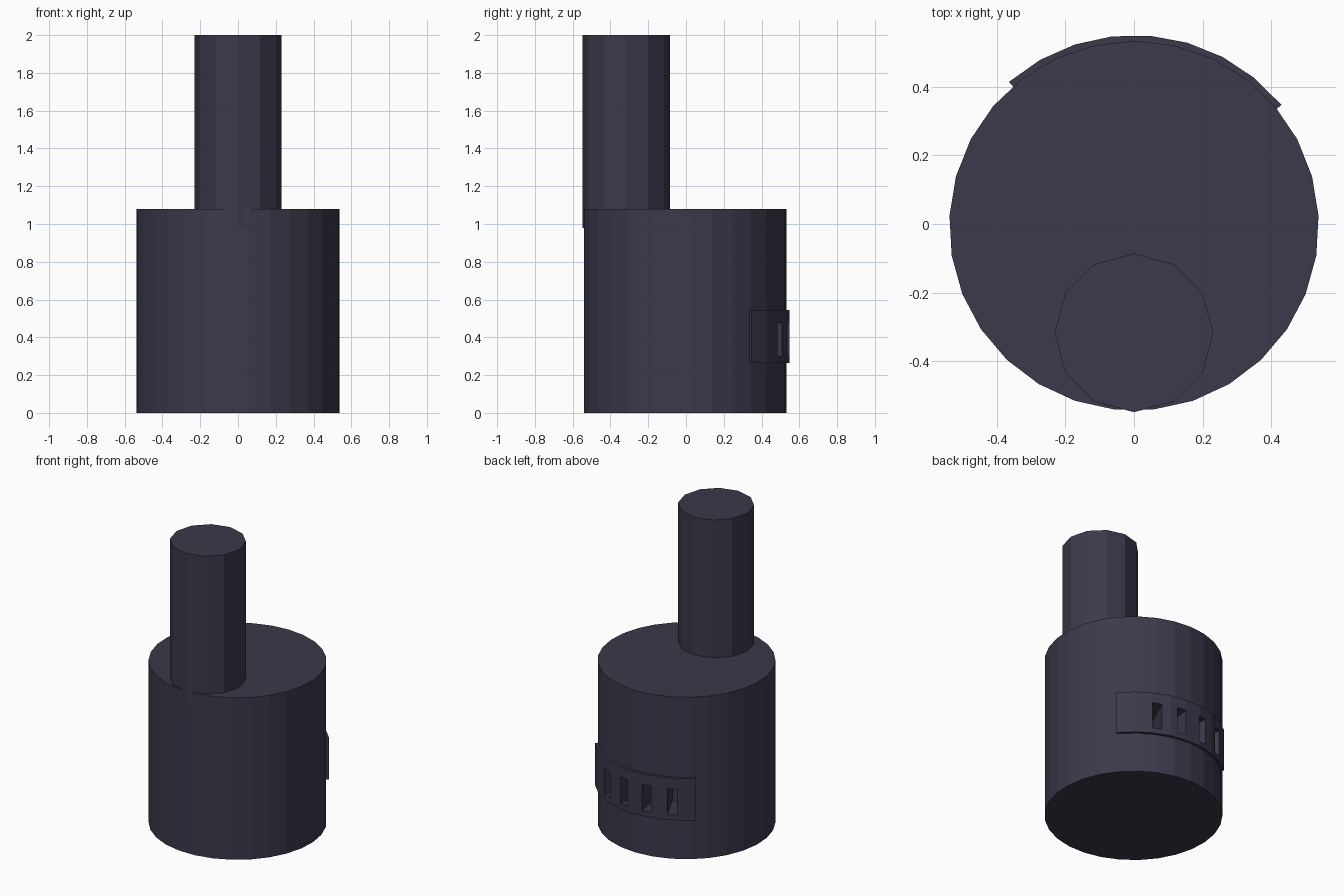
import bpy, bmesh
from math import cos, sin, radians, pi

if "Cube" in bpy.data.objects:
    bpy.data.objects.remove(bpy.data.objects["Cube"])

CY = -0.005  # centre of the body in y

mat = bpy.data.materials.new("dark_slate")
mat.diffuse_color = (0.045, 0.04, 0.07, 1)
mat.use_nodes = True
mat.node_tree.nodes["Principled BSDF"].inputs["Base Color"].default_value = mat.diffuse_color


def prism(name, pts, z0, z1):
    """Extrude an outline upwards into a closed, flat-shaded solid."""
    bm = bmesh.new()
    face = bm.faces.new([bm.verts.new((x, y, z0)) for x, y in pts])
    top = bmesh.ops.extrude_face_region(bm, geom=[face])["geom"]
    bmesh.ops.translate(bm, vec=(0, 0, z1 - z0),
                        verts=[v for v in top if isinstance(v, bmesh.types.BMVert)])
    bmesh.ops.recalc_face_normals(bm, faces=bm.faces)
    me = bpy.data.meshes.new(name)
    bm.to_mesh(me)
    bm.free()
    me.materials.append(mat)
    ob = bpy.data.objects.new(name, me)
    bpy.context.collection.objects.link(ob)
    return ob


def ring(n, r, cy):
    return [(r * cos(pi / 2 + 2 * pi * i / n), cy + r * sin(pi / 2 + 2 * pi * i / n))
            for i in range(n)]


def polar(r, deg):
    return (r * cos(radians(deg)), CY + r * sin(radians(deg)))


# main drum and off-centre stem
body = prism("body", ring(29, 0.538, CY), 0, 1.08)
prism("stem", ring(12, 0.231, -0.317), 0.98, 2.0)

# curved vent band on the back
a0, a1, n = 39.3, 131.0, 8
angles = [a0 + (a1 - a0) * i / n for i in range(n + 1)]
band = prism("vent_band", [polar(0.555, a) for a in angles]
             + [polar(0.50, a) for a in reversed(angles)], 0.265, 0.545)

# four deep slots cut through the band into the drum
for i in range(4):
    a = 65 + 17 * i
    c, s = cos(radians(a)), sin(radians(a))
    w = 0.03
    pts = [(r * c - t * s, CY + r * s + t * c)
           for r, t in ((0.36, -w), (0.65, -w), (0.65, w), (0.36, w))]
    cutter = prism("slot_cutter", pts, 0.30, 0.475)
    cutter.hide_render = True
    for ob in (body, band):
        mod = ob.modifiers.new("slot", 'BOOLEAN')
        mod.operation = 'DIFFERENCE'
        mod.solver = 'EXACT'
        mod.object = cutter
        bpy.context.view_layer.objects.active = ob
        bpy.ops.object.modifier_apply(modifier=mod.name)
    bpy.data.objects.remove(cutter)
